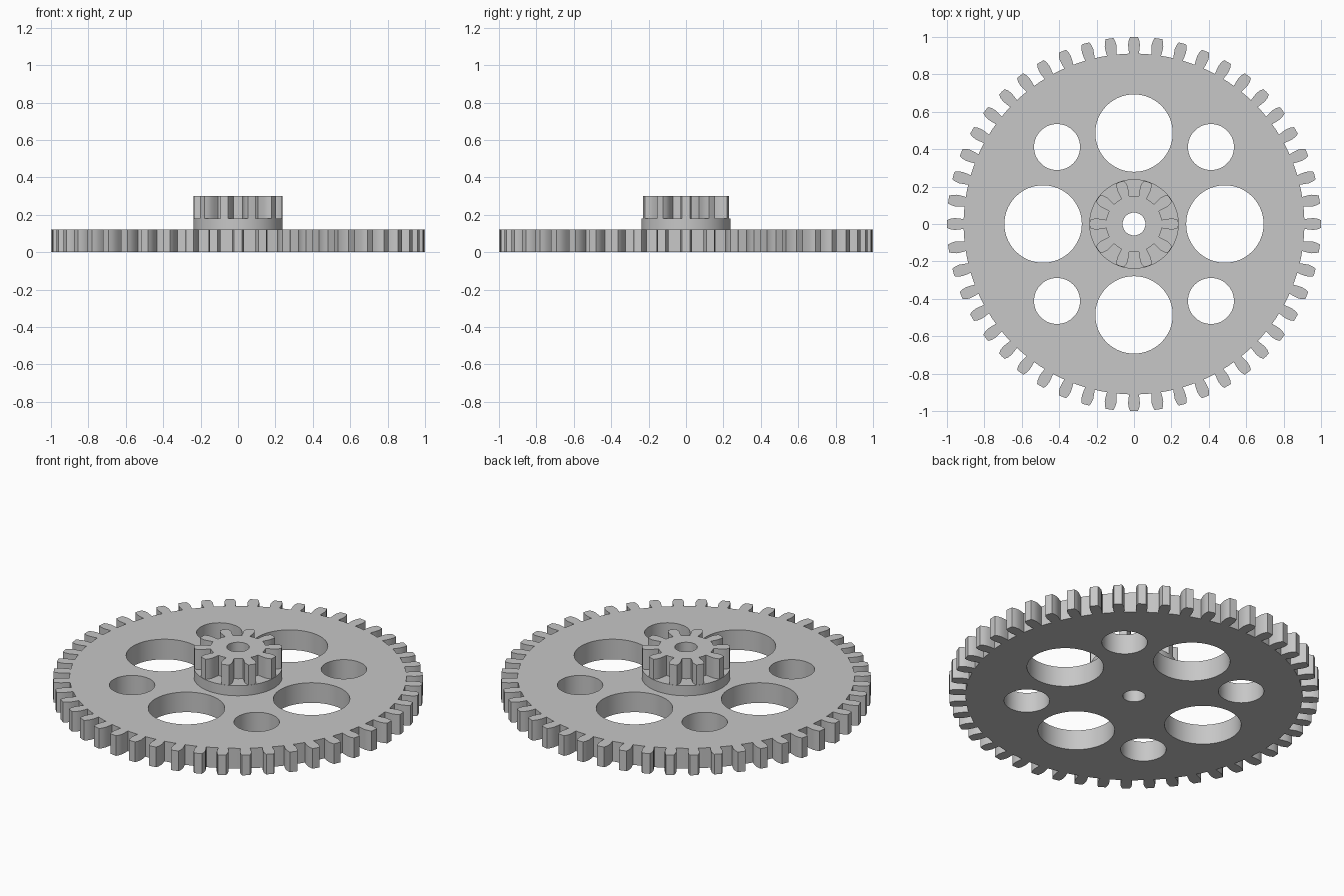
import bpy, bmesh, math
from mathutils import Matrix

if "Cube" in bpy.data.objects:
    bpy.data.objects.remove(bpy.data.objects["Cube"])

grey = bpy.data.materials.new("grey")
grey.diffuse_color = (0.57, 0.57, 0.57, 1)
grey.use_nodes = True
grey.node_tree.nodes["Principled BSDF"].inputs["Base Color"].default_value = grey.diffuse_color


def circle(r, x=0, y=0, n=64):
    return [(x + r * math.cos(2 * math.pi * i / n),
             y + r * math.sin(2 * math.pi * i / n)) for i in range(n)]


def gear_outline(teeth, flank):
    """Repeat one tooth; flank lists (radius, half width) from root to tip."""
    pts = []
    side = [(r, -math.asin(w / r)) for r, w in flank]
    tooth = side + [(flank[-1][0], 0)] + [(r, -a) for r, a in reversed(side)]
    step = 2 * math.pi / teeth
    for i in range(teeth):
        for r, a in tooth + [(flank[0][0], step / 2)]:
            pts.append((r * math.cos(i * step + a), r * math.sin(i * step + a)))
    return pts


def plate(name, loops, z0, z1):
    """Solid plate from an outer loop and hole loops."""
    cu = bpy.data.curves.new(name + "_profile", 'CURVE')
    cu.dimensions = '2D'
    cu.fill_mode = 'BOTH'
    cu.extrude = (z1 - z0) / 2
    for loop in loops:
        sp = cu.splines.new('POLY')
        sp.points.add(len(loop) - 1)
        for p, (x, y) in zip(sp.points, loop):
            p.co = (x, y, 0, 1)
        sp.use_cyclic_u = True
    tmp = bpy.data.objects.new(name + "_profile", cu)
    bpy.context.collection.objects.link(tmp)
    bpy.context.view_layer.update()
    dg = bpy.context.evaluated_depsgraph_get()
    me = bpy.data.meshes.new_from_object(tmp.evaluated_get(dg))
    bpy.data.objects.remove(tmp)
    bm = bmesh.new()
    bm.from_mesh(me)
    bmesh.ops.remove_doubles(bm, verts=bm.verts, dist=1e-5)
    bmesh.ops.recalc_face_normals(bm, faces=bm.faces)
    bm.transform(Matrix.Translation((0, 0, (z0 + z1) / 2)))
    bm.to_mesh(me)
    bm.free()
    me.name = name
    me.materials.clear()
    me.materials.append(grey)
    ob = bpy.data.objects.new(name, me)
    bpy.context.collection.objects.link(ob)
    bpy.ops.object.select_all(action='DESELECT')
    ob.select_set(True)
    bpy.context.view_layer.objects.active = ob
    bpy.ops.object.shade_smooth_by_angle(angle=math.radians(25))
    return ob


bore = circle(0.061, n=48)

# Alternating large and small lightening holes
holes = []
for i in range(8):
    d, r = (0.486, 0.207) if i % 2 == 0 else (0.582, 0.123)
    a = i * math.pi / 4
    holes.append(circle(r, d * math.cos(a), d * math.sin(a)))

# Large wheel with 48 barrel-shaped teeth
wheel = gear_outline(48, [(0.911, 0.026), (0.935, 0.0295), (0.96, 0.0315),
                          (0.982, 0.028), (1.0, 0.021)])
plate("large_gear", [wheel, bore] + holes, 0, 0.12)

# Round collar between the gears
plate("collar", [circle(0.239, n=96), bore], 0.12, 0.18)

# Small pinion with 10 teeth
pinion = gear_outline(10, [(0.15, 0.022), (0.175, 0.026), (0.2, 0.03),
                           (0.22, 0.0275), (0.237, 0.021)])
plate("pinion", [pinion, bore], 0.18, 0.30)
